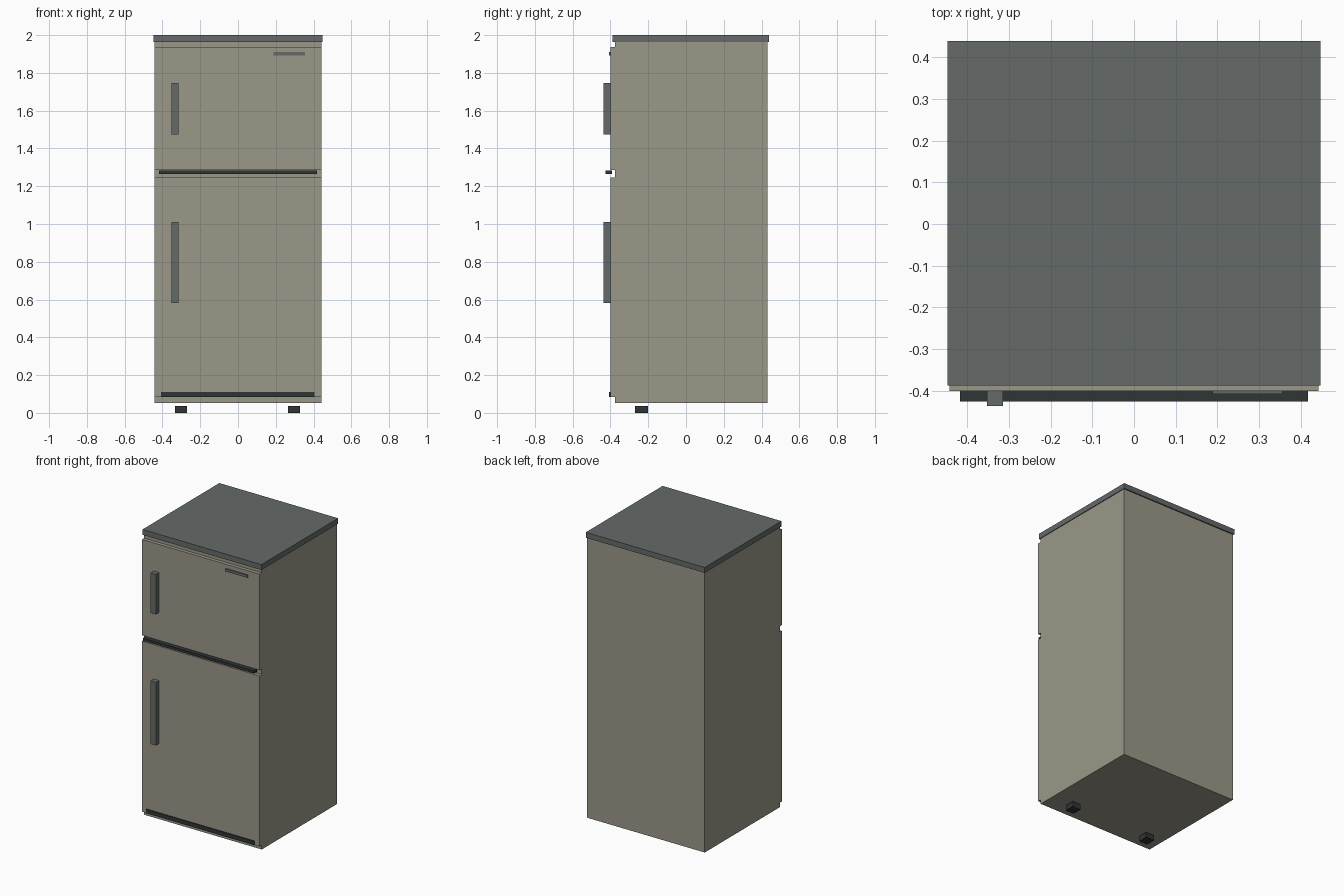
import bpy
import bmesh

if "Cube" in bpy.data.objects:
    bpy.data.objects.remove(bpy.data.objects["Cube"])


def material(name, rgb):
    m = bpy.data.materials.new(name)
    m.diffuse_color = (*rgb, 1.0)
    m.use_nodes = True
    m.node_tree.nodes["Principled BSDF"].inputs["Base Color"].default_value = m.diffuse_color
    return m


BEIGE = material("warm_beige", (0.33, 0.312, 0.25))
SLATE = material("slate_grey", (0.129, 0.147, 0.144))
DARK = material("dark_grey", (0.028, 0.036, 0.036))


def box(name, x, y, z, mat):
    """Box spanning the (min, max) pairs x, y and z."""
    bm = bmesh.new()
    bmesh.ops.create_cube(bm, size=1.0)
    for v in bm.verts:
        v.co = [lo + (c + 0.5) * (hi - lo) for c, (lo, hi) in zip(v.co, (x, y, z))]
    mesh = bpy.data.meshes.new(name)
    bm.to_mesh(mesh)
    bm.free()
    mesh.materials.append(mat)
    ob = bpy.data.objects.new(name, mesh)
    bpy.context.collection.objects.link(ob)
    return ob


SIDE = (-0.443, 0.443)
FRONT = -0.401   # front plane of the doors
SEAM = -0.377    # plane between cabinet and doors

# Cabinet and overhanging top
box("cabinet", SIDE, (SEAM, 0.431), (0.053, 1.963), BEIGE)
box("top_panel", (-0.448, 0.448), (-0.388, 0.439), (1.963, 2.0), SLATE)

# Doors, each with its upright handle
for name, door_z, handle_z in (("freezer", (1.285, 1.938), (1.475, 1.747)),
                               ("fridge", (0.083, 1.245), (0.582, 1.011))):
    box(name + "_door", SIDE, (FRONT, SEAM), door_z, BEIGE)
    box(name + "_handle", (-0.353, -0.314), (-0.437, FRONT), handle_z, SLATE)

# Trim: strip in the door gap, small plate, bottom grille
box("gap_strip", (-0.418, 0.418), (-0.426, -0.392), (1.264, 1.282), DARK)
box("name_plate", (0.189, 0.356), (-0.408, FRONT), (1.893, 1.911), SLATE)
box("bottom_grille", (-0.408, 0.405), (-0.407, FRONT), (0.084, 0.111), DARK)

# Front feet
for name, cx in (("left_foot", -0.301), ("right_foot", 0.297)):
    box(name, (cx - 0.032, cx + 0.032), (-0.27, -0.202), (0.0, 0.036), DARK)
